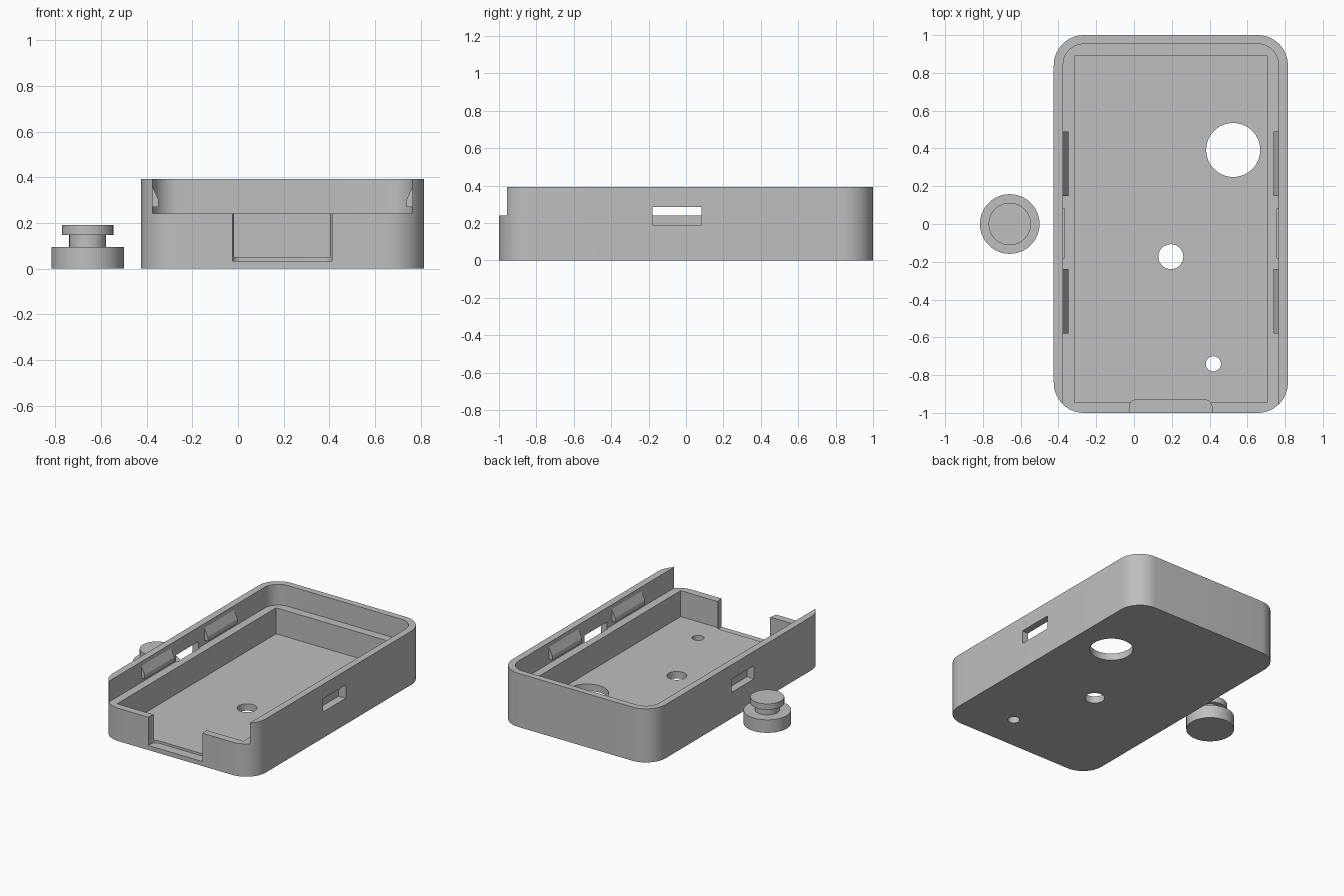
import bpy, bmesh, math

if "Cube" in bpy.data.objects:
    bpy.data.objects.remove(bpy.data.objects["Cube"])

CX = 0.195           # centre line of the case
grey = bpy.data.materials.new("grey plastic")
grey.diffuse_color = (0.52, 0.52, 0.52, 1)
grey.use_nodes = True
grey.node_tree.nodes["Principled BSDF"].inputs["Base Color"].default_value = grey.diffuse_color


def finish(name, bm):
    bmesh.ops.recalc_face_normals(bm, faces=bm.faces)
    me = bpy.data.meshes.new(name)
    bm.to_mesh(me)
    bm.free()
    me.materials.append(grey)
    ob = bpy.data.objects.new(name, me)
    bpy.context.collection.objects.link(ob)
    return ob


def prism(name, pts, z0, z1):
    """Extrude a plan outline from z0 up to z1."""
    bm = bmesh.new()
    face = bm.faces.new([bm.verts.new((x, y, z0)) for x, y in pts])
    ext = bmesh.ops.extrude_face_region(bm, geom=[face])
    for v in ext["geom"]:
        if isinstance(v, bmesh.types.BMVert):
            v.co.z = z1
    return finish(name, bm)


def outline(x0, x1, y0, y1, r_front=0, r_back=0, n=14):
    """Rectangle with separately rounded front and back corners."""
    pts = []
    corners = [(x1, y0, -1, 1, r_front, 270), (x1, y1, -1, -1, r_back, 0),
               (x0, y1, 1, -1, r_back, 90), (x0, y0, 1, 1, r_front, 180)]
    for x, y, sx, sy, r, a in corners:
        if r == 0:
            pts.append((x, y))
            continue
        for i in range(n + 1):
            t = math.radians(a + 90 * i / n)
            pts.append((x + sx * r + r * math.cos(t), y + sy * r + r * math.sin(t)))
    return pts


def circle(x, y, r, n=64):
    return [(x + r * math.cos(2 * math.pi * i / n), y + r * math.sin(2 * math.pi * i / n))
            for i in range(n)]


def smooth(ob):
    bpy.ops.object.select_all(action='DESELECT')
    ob.select_set(True)
    bpy.context.view_layer.objects.active = ob
    bpy.ops.object.shade_smooth_by_angle(angle=math.radians(30))


# Case shell
case = prism("case", outline(CX - 0.62, CX + 0.62, -1, 1, 0.16, 0.16), 0, 0.392)

# Cavities, front notch, side slots and floor holes
cutters = [
    prism("upper_recess", outline(CX - 0.57, CX + 0.57, -1.3, 0.953, 0, 0.11), 0.24, 0.7),
    prism("lower_recess", outline(CX - 0.51, CX + 0.51, -0.946, 0.89), 0.05, 0.5),
    prism("front_notch", outline(-0.025, 0.412, -1.2, -0.93, 0, 0.04), 0.033, 0.45),
    prism("left_slot", outline(CX - 0.8, CX - 0.562, -0.18, 0.082), 0.19, 0.287),
    prism("right_slot", outline(CX + 0.562, CX + 0.8, -0.18, 0.082), 0.19, 0.287),
]
for x, y, r in [(0.525, 0.392, 0.143), (0.195, -0.173, 0.066), (0.42, -0.74, 0.04)]:
    cutters.append(prism("floor_hole", circle(x, y, r), -0.2, 0.2))

for c in cutters:
    c.hide_render = True
    m = case.modifiers.new("cut", 'BOOLEAN')
    m.operation = 'DIFFERENCE'
    m.solver = 'EXACT'
    m.object = c
dg = bpy.context.evaluated_depsgraph_get()
dg.update()
cut_mesh = bpy.data.meshes.new_from_object(case.evaluated_get(dg))
case.modifiers.clear()
case.data = cut_mesh
for c in cutters:
    bpy.data.objects.remove(c)
smooth(case)

# Snap clips on the inner side walls
for side, label in ((-1, "left"), (1, "right")):
    for y0, y1, place in ((-0.58, -0.237, "front"), (0.148, 0.49, "back")):
        bm = bmesh.new()
        profile = [(0.575, 0.362), (0.57, 0.36), (0.543, 0.302),
                   (0.543, 0.27), (0.575, 0.27)]
        face = bm.faces.new([bm.verts.new((CX + side * d, y0, z)) for d, z in profile])
        ext = bmesh.ops.extrude_face_region(bm, geom=[face])
        for v in ext["geom"]:
            if isinstance(v, bmesh.types.BMVert):
                v.co.y = y1
        finish(f"{label}_{place}_clip", bm)

# Stepped button: base, neck and cap turned as one piece
bm = bmesh.new()
steps = [(0, 0), (0.158, 0), (0.158, 0.095), (0.081, 0.095), (0.081, 0.147),
         (0.112, 0.147), (0.112, 0.19), (0, 0.19)]
vs = [bm.verts.new((r, 0, z)) for r, z in steps]
edges = [bm.edges.new(p) for p in zip(vs, vs[1:])]
bmesh.ops.spin(bm, geom=vs + edges, cent=(0, 0, 0), axis=(0, 0, 1),
               angle=2 * math.pi, steps=64, use_merge=True)
bmesh.ops.remove_doubles(bm, verts=bm.verts, dist=1e-5)
button = finish("button", bm)
button.location = (-0.658, 0, 0)
smooth(button)
